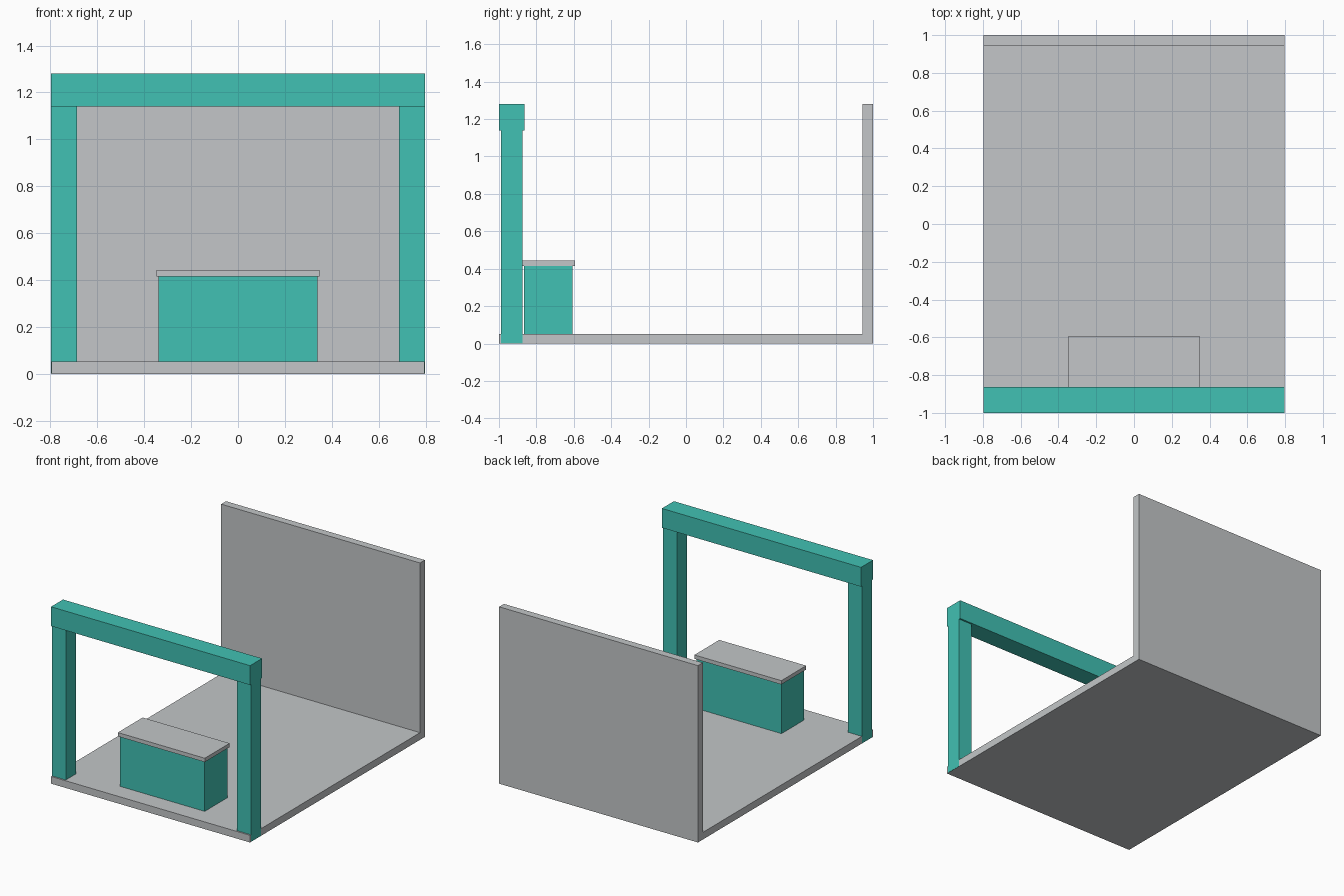
import bpy

if "Cube" in bpy.data.objects:
    bpy.data.objects.remove(bpy.data.objects["Cube"])


def make_material(name, color):
    mat = bpy.data.materials.new(name)
    mat.diffuse_color = (*color, 1.0)
    mat.use_nodes = True
    mat.node_tree.nodes["Principled BSDF"].inputs["Base Color"].default_value = mat.diffuse_color
    return mat


grey = make_material("light_grey", (0.546, 0.565, 0.578))
teal = make_material("teal", (0.053, 0.533, 0.451))


def box(name, x, y, z, mat):
    """Box from (min, max) ranges on each axis."""
    spans = (x, y, z)
    bpy.ops.mesh.primitive_cube_add(size=1, location=[(a + b) / 2 for a, b in spans])
    obj = bpy.context.object
    obj.name = name
    obj.scale = [b - a for a, b in spans]
    bpy.ops.object.transform_apply(location=False, rotation=False, scale=True)
    obj.data.materials.append(mat)
    return obj


W = 0.796  # half width of the booth

# Floor slab and back wall
box("floor", (-W, W), (-1.0, 0.945), (0.0, 0.052), grey)
box("back_wall", (-W, W), (0.945, 1.0), (0.0, 1.28), grey)

# Front gateway: two posts, set just proud of the floor sides, and a header beam
for side, name in ((-1, "left_post"), (1, "right_post")):
    x = sorted((side * 0.686, side * (W + 0.001)))
    box(name, x, (-0.99, -0.875), (0.001, 1.14), teal)
box("header_beam", (-W - 0.001, W + 0.001), (-1.0, -0.863), (1.14, 1.28), teal)

# Counter with overhanging top
box("counter_body", (-0.34, 0.34), (-0.866, -0.607), (0.001, 0.415), teal)
box("counter_top", (-0.348, 0.348), (-0.877, -0.593), (0.415, 0.443), grey)
